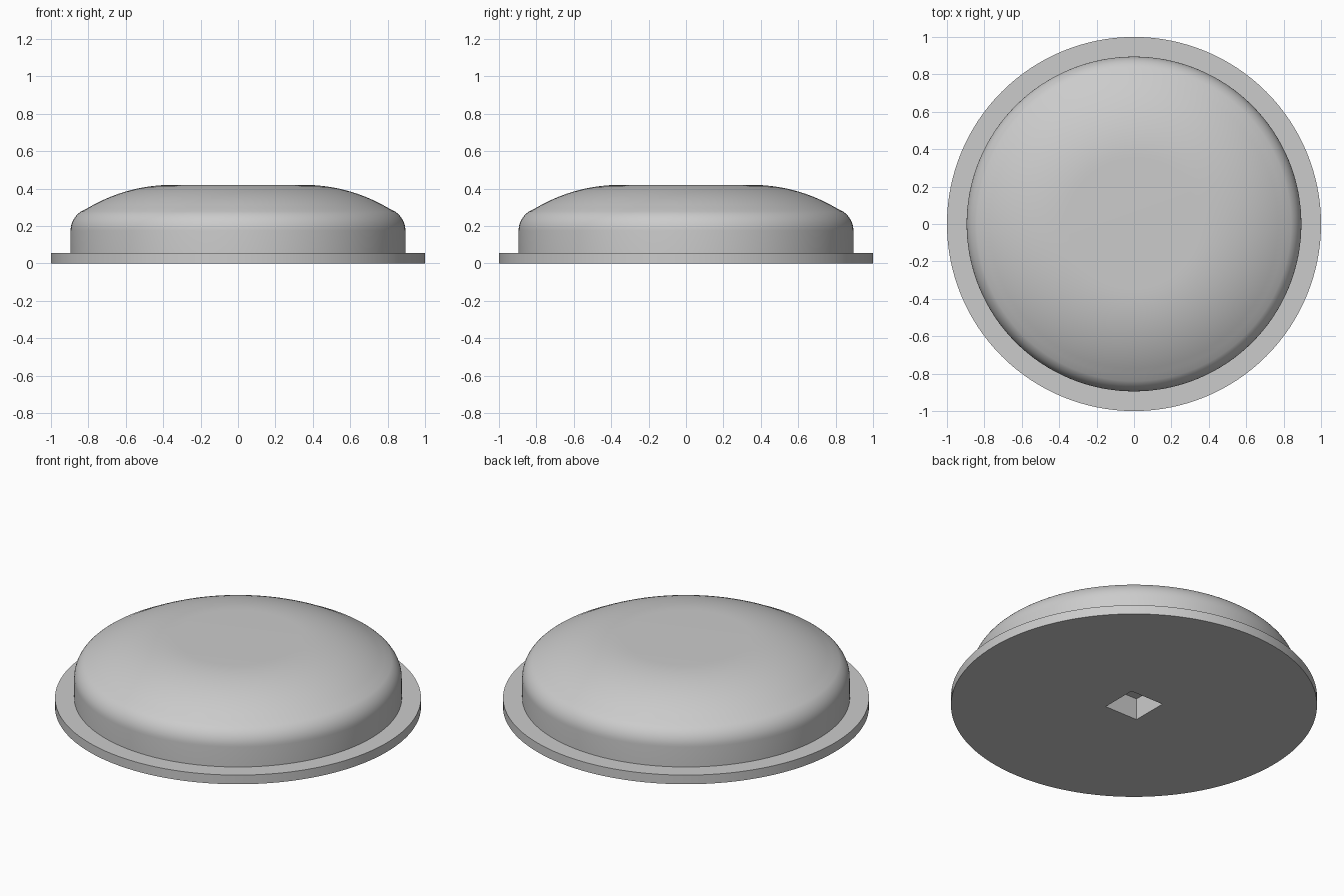
import bpy, bmesh, math
from mathutils import Matrix

if "Cube" in bpy.data.objects:
    bpy.data.objects.remove(bpy.data.objects["Cube"])

# Single grey finish
grey = bpy.data.materials.new("light_grey")
grey.use_nodes = True
colour = (0.6, 0.6, 0.6, 1)
grey.diffuse_color = colour
grey.node_tree.nodes["Principled BSDF"].inputs["Base Color"].default_value = colour

SEGMENTS = 128
TOP, FLAT_R, BODY_R = 0.42, 0.35, 0.895
CROWN_R, FILLET_R, SLOPE = 0.89, 0.12, math.radians(33)


def arc(cx, cz, radius, start, end, steps):
    """Points on an arc, angles measured from the radial direction."""
    angles = [start + (end - start) * i / steps for i in range(steps + 1)]
    return [(cx + radius * math.cos(a), cz + radius * math.sin(a)) for a in angles]


def new_object(name, bm):
    mesh = bpy.data.meshes.new(name)
    bmesh.ops.recalc_face_normals(bm, faces=bm.faces)
    bm.to_mesh(mesh)
    bm.free()
    mesh.materials.append(grey)
    obj = bpy.data.objects.new(name, mesh)
    bpy.context.collection.objects.link(obj)
    return obj


# Profile: flange, straight wall, rounded shoulder, shallow crown, flat top
crown = arc(FLAT_R, TOP - CROWN_R, CROWN_R, math.pi / 2 - SLOPE, math.pi / 2, 14)
shoulder_z = crown[0][1] - FILLET_R * math.cos(SLOPE)
shoulder = arc(BODY_R - FILLET_R, shoulder_z, FILLET_R, 0, math.pi / 2 - SLOPE, 8)
profile = [(1, 0), (1, 0.055), (BODY_R, 0.055)] + shoulder + crown[1:]

# Turned body with flat caps
bm = bmesh.new()
rings = []
for r, z in profile:
    turns = [2 * math.pi * i / SEGMENTS for i in range(SEGMENTS)]
    rings.append([bm.verts.new((r * math.cos(t), r * math.sin(t), z)) for t in turns])
for low, high in zip(rings, rings[1:]):
    for i in range(SEGMENTS):
        j = (i + 1) % SEGMENTS
        bm.faces.new((low[i], low[j], high[j], high[i]))
bm.faces.new(rings[0])
bm.faces.new(rings[-1])
body = new_object("domed_cap", bm)

# Square socket in the underside
bm = bmesh.new()
bmesh.ops.create_cube(bm, size=1, matrix=Matrix.Diagonal((0.22, 0.22, 0.26, 1)))
cutter = new_object("socket_cutter", bm)
cutter.hide_render = True
cutter.hide_set(True)
cut = body.modifiers.new("square_socket", "BOOLEAN")
cut.operation = "DIFFERENCE"
cut.solver = "EXACT"
cut.object = cutter

# Apply the cut, drop the helper and smooth the rounded surfaces
bpy.context.view_layer.objects.active = body
body.select_set(True)
bpy.ops.object.modifier_apply(modifier=cut.name)
bpy.data.objects.remove(cutter)
bpy.ops.object.shade_smooth_by_angle(angle=math.radians(30))
